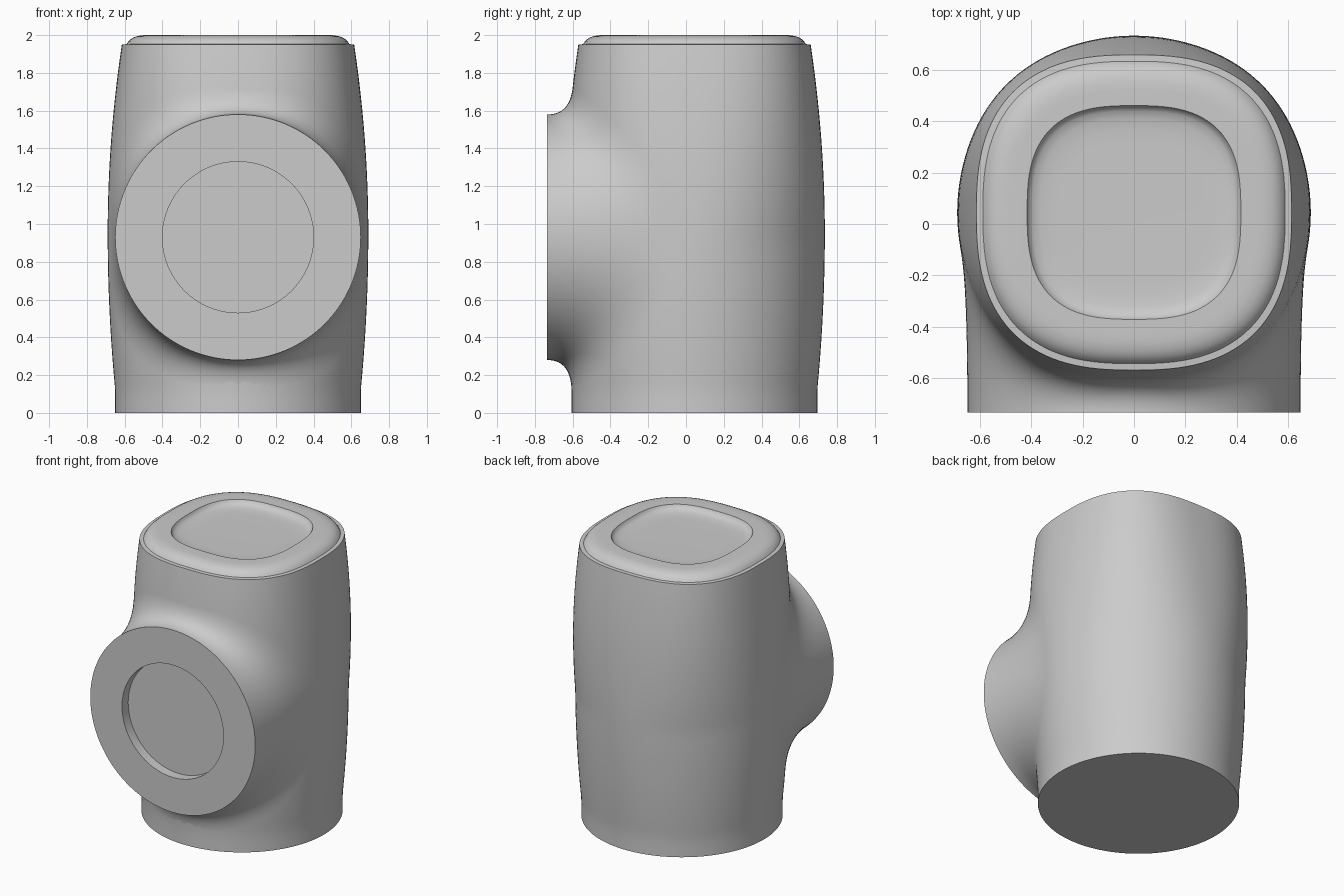
import bpy, bmesh
from math import cos, sin, pi, radians

cube = bpy.data.objects.get("Cube")
if cube:
    bpy.data.objects.remove(cube)

SEG = 128          # points around every ring
CY = 0.045         # depth offset of the body axis
TOP = 1.95         # height of the body rim
FACE_Y, FACE_Z, FACE_R = -0.735, 0.93, 0.65

grey = bpy.data.materials.new("plain grey")
grey.use_nodes = True
grey.diffuse_color = (0.6, 0.6, 0.6, 1)
grey.node_tree.nodes["Principled BSDF"].inputs["Base Color"].default_value = (0.6, 0.6, 0.6, 1)


def power(v, e):
    return abs(v) ** e * (1 if v >= 0 else -1)


def ring(rx, ry, n):
    """Superellipse outline: n = 2 is a circle, higher is squarer."""
    angles = [2 * pi * i / SEG for i in range(SEG)]
    return [(rx * power(cos(a), 2 / n), ry * power(sin(a), 2 / n)) for a in angles]


def radius(z):
    if z < 0.95:
        return 0.69 - 0.04 * min(1, (0.95 - z) / 0.83) ** 2
    return 0.69 - 0.075 * (z - 0.95) ** 2


def squareness(z):
    return 2 + 0.6 * max(0, (z - 0.9) / (TOP - 0.9))


def body_front(x, z):
    r, n = radius(z), squareness(z)
    return CY - r * max(0, 1 - (abs(x) / r) ** n) ** (1 / n)


def loft(name, rings, cap_start, cap_end):
    bm = bmesh.new()
    rows = [[bm.verts.new(p) for p in r] for r in rings]
    for a, b in zip(rows, rows[1:]):
        for i in range(SEG):
            j = (i + 1) % SEG
            bm.faces.new((a[i], a[j], b[j], b[i]))
    if cap_start:
        bm.faces.new(rows[0])
    if cap_end:
        bm.faces.new(rows[-1])
    bmesh.ops.recalc_face_normals(bm, faces=bm.faces)
    mesh = bpy.data.meshes.new(name)
    bm.to_mesh(mesh)
    bm.free()
    mesh.materials.append(grey)
    obj = bpy.data.objects.new(name, mesh)
    bpy.context.collection.objects.link(obj)
    bpy.ops.object.select_all(action="DESELECT")
    obj.select_set(True)
    bpy.context.view_layer.objects.active = obj
    bpy.ops.object.shade_smooth_by_angle(angle=radians(32))
    return obj


def level(r, z, n):
    return [(x, y + CY, z) for x, y in ring(r, r, n)]


# Barrel body, round at the foot and squarer at the rim, with crowned dished top
STEPS = 40
rings = []
for i in range(STEPS + 1):
    z = TOP * i / STEPS
    rings.append(level(radius(z), z, squareness(z)))
crown = [(0.59, 1.952), (0.58, 1.968), (0.562, 1.983), (0.54, 1.993), (0.51, 1.999),
         (0.48, 2.0), (0.417, 2.0), (0.41, 1.985), (0.395, 1.973), (0.365, 1.965),
         (0.32, 1.961), (0.28, 1.96)]
rings += [level(r, z, 2.6 if r > 0.45 else 2.8) for r, z in crown]
loft("body", rings, True, True)

# Round front boss, blended into the body, with a shallow round recess
rim = ring(FACE_R, FACE_R, 2)
foot = ring(0.68, 0.79, 3)
rings = []
BLEND = 24
for k in range(BLEND, -1, -1):
    t = k / BLEND
    row = []
    for (rx, rz), (fx, fz) in zip(rim, foot):
        x = rx + t * t * (fx - rx)
        z = FACE_Z + rz + t * t * (fz - rz)
        lift = FACE_Y - body_front(rx, FACE_Z + rz)
        row.append((x, body_front(x, z) + (1 - t) ** 2 * lift, z))
    rings.append(row)
for y in (FACE_Y, -0.665):
    rings.append([(x, y, FACE_Z + z) for x, z in ring(0.4, 0.4, 2)])
loft("front_boss", rings, False, True)
